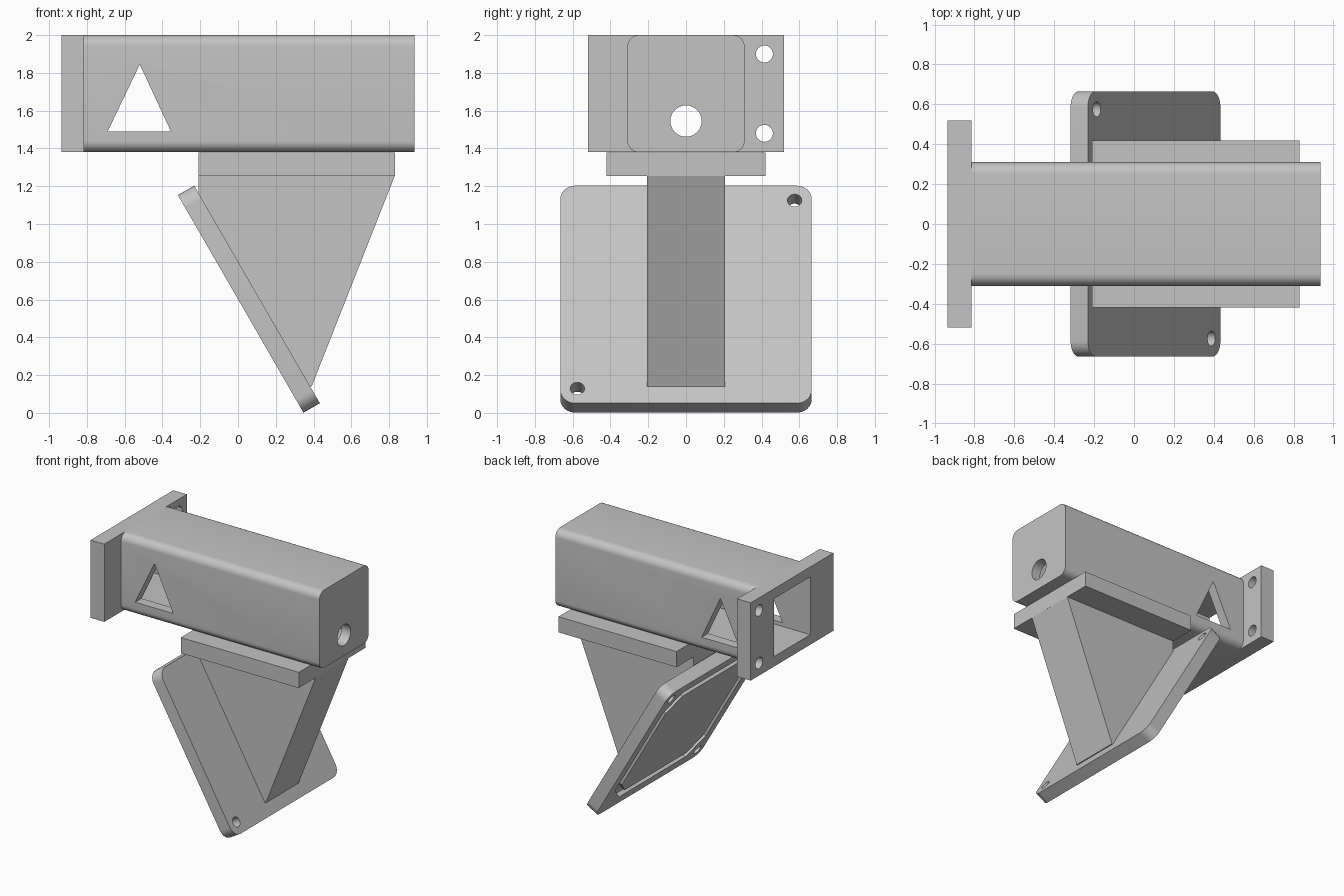
import bpy, bmesh, math
from mathutils import Matrix, Vector

cube = bpy.data.objects.get("Cube")
if cube:
    bpy.data.objects.remove(cube, do_unlink=True)

GREY = (0.55, 0.55, 0.55, 1)
mat = bpy.data.materials.new("plain grey")
mat.use_nodes = True
mat.diffuse_color = GREY
mat.node_tree.nodes["Principled BSDF"].inputs["Base Color"].default_value = GREY


def frame(origin, u, v):
    """Matrix whose local x, y are u, v and whose local z is the extrusion axis."""
    u, v = Vector(u).normalized(), Vector(v).normalized()
    m = Matrix((u, v, u.cross(v))).transposed().to_4x4()
    m.translation = Vector(origin)
    return m


def rect(w, h, r=0, seg=8, cx=0, cy=0):
    """Rectangle outline, with corners rounded (or chamfered if seg is 1)."""
    if not r:
        return [(cx + sx * w / 2, cy + sy * h / 2)
                for sx, sy in ((1, 1), (-1, 1), (-1, -1), (1, -1))]
    pts = []
    for q, (sx, sy) in enumerate(((1, 1), (-1, 1), (-1, -1), (1, -1))):
        for i in range(seg + 1):
            a = math.pi / 2 * (q + i / seg)
            pts.append((cx + sx * (w / 2 - r) + r * math.cos(a),
                        cy + sy * (h / 2 - r) + r * math.sin(a)))
    return pts


def circle(r, cx, cy, n=32):
    return [(cx + r * math.cos(2 * math.pi * i / n),
             cy + r * math.sin(2 * math.pi * i / n)) for i in range(n)]


def prism(name, outline, lo, hi, m):
    """Extrude a flat outline from lo to hi along the local z of frame m."""
    bm = bmesh.new()
    base = bm.faces.new([bm.verts.new((x, y, lo)) for x, y in outline])
    top = bmesh.ops.extrude_face_region(bm, geom=[base])["geom"]
    bmesh.ops.translate(bm, vec=(0, 0, hi - lo),
                        verts=[g for g in top if isinstance(g, bmesh.types.BMVert)])
    bm.transform(m)
    bmesh.ops.recalc_face_normals(bm, faces=bm.faces)
    me = bpy.data.meshes.new(name)
    bm.to_mesh(me)
    bm.free()
    me.materials.append(mat)
    ob = bpy.data.objects.new(name, me)
    bpy.context.collection.objects.link(ob)
    return ob


def activate(ob):
    bpy.ops.object.select_all(action='DESELECT')
    ob.select_set(True)
    bpy.context.view_layer.objects.active = ob


def cut(ob, outline, lo, hi, m):
    """Remove a prism from ob."""
    cutter = prism("cutter", outline, lo, hi, m)
    cutter.hide_render = True
    mod = ob.modifiers.new("cut", 'BOOLEAN')
    mod.operation, mod.solver, mod.object = 'DIFFERENCE', 'EXACT', cutter
    activate(ob)
    bpy.ops.object.modifier_apply(modifier=mod.name)
    bpy.data.objects.remove(cutter, do_unlink=True)


ALONG_X = frame((0, 0, 0), (0, 1, 0), (0, 0, 1))
ALONG_Y = frame((0, 0, 0), (1, 0, 0), (0, 0, 1))
MID = 1.69
cavity = rect(0.46, 0.46, cy=MID)

# Hollow beam: closed at +x apart from a round hole, triangular windows in both sides
beam = prism("hollow_beam", rect(0.62, 0.62, 0.06, cy=MID), -0.815, 0.935, ALONG_X)
cut(beam, cavity, -1.1, 0.855, ALONG_X)
cut(beam, circle(0.083, 0, 1.545), 0.8, 1.1, ALONG_X)
cut(beam, [(-0.69, 1.49), (-0.355, 1.49), (-0.52, 1.845)], -1, 1, ALONG_Y)

# End flange with four bolt holes
flange = prism("end_flange", rect(1.04, 0.62, cy=MID), -0.935, -0.815, ALONG_X)
cut(flange, cavity, -1.1, -0.7, ALONG_X)
for y in (-0.415, 0.415):
    for z in (1.48, 1.9):
        cut(flange, circle(0.045, y, z), -1.1, -0.7, ALONG_X)

# Slab under the beam and the tapered web below it
prism("mount_slab", rect(1.04, 0.125, cx=0.31, cy=1.317), -0.42, 0.42, ALONG_Y)
prism("tapered_web", [(-0.21, 1.255), (0.83, 1.255), (0.39, 0.14),
                      (0.365, 0.14), (-0.21, 1.16)], -0.207, 0.207, ALONG_Y)

# Tilted square plate with corner holes and a ring groove on its underside
TILT = math.radians(30)
PLATE = frame((0.0575, 0, 0.602), (0, 1, 0), (-math.sin(TILT), 0, math.cos(TILT)))
plate = prism("tilted_plate", rect(1.33, 1.33, 0.08), -0.05, 0.05, PLATE)
for x in (-0.575, 0.575):
    for y in (-0.575, 0.575):
        cut(plate, circle(0.038, x, y), -0.2, 0.2, PLATE)
groove = prism("groove_cutter", rect(1.14, 1.14, 0.15, 1), -0.1, -0.015, PLATE)
cut(groove, rect(1.02, 1.02, 0.12, 1), -0.2, 0.2, PLATE)
groove.hide_render = True
mod = plate.modifiers.new("groove", 'BOOLEAN')
mod.operation, mod.solver, mod.object = 'DIFFERENCE', 'EXACT', groove
activate(plate)
bpy.ops.object.modifier_apply(modifier=mod.name)
bpy.data.objects.remove(groove, do_unlink=True)

# Smooth the round surfaces, keep the edges sharp
for ob in (beam, flange, plate):
    activate(ob)
    bpy.ops.object.shade_smooth_by_angle(angle=math.radians(30))
